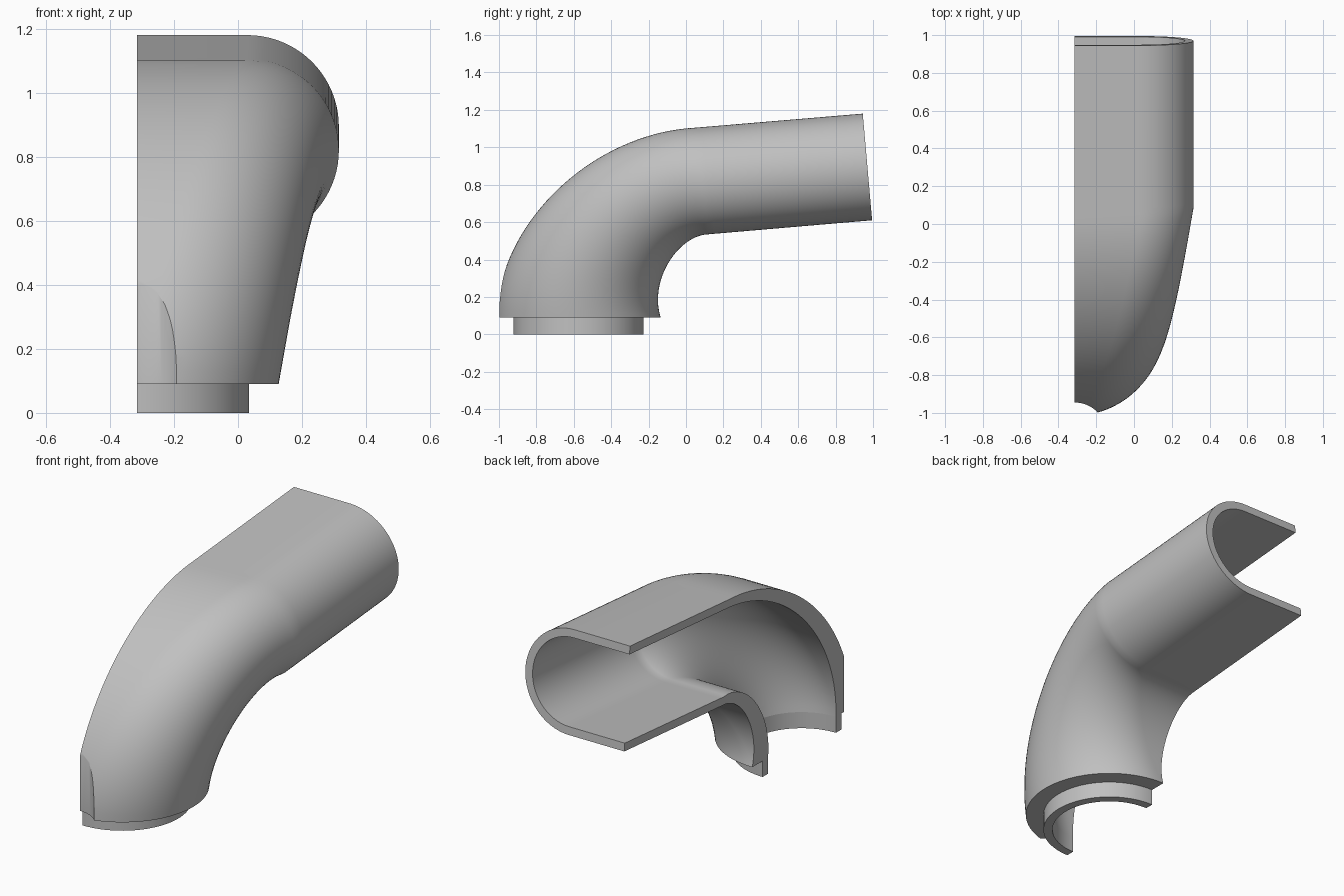
import bpy
import bmesh
from math import pi, cos, sin
from mathutils import Vector

if "Cube" in bpy.data.objects:
    bpy.data.objects.remove(bpy.data.objects["Cube"], do_unlink=True)

CUT_X = -0.315      # plane on which the elbow is halved
ARC = 40            # steps round the side of a section

grey = bpy.data.materials.new("plain_grey")
grey.use_nodes = True
COLOUR = (0.53, 0.53, 0.53, 1)
grey.diffuse_color = COLOUR
grey.node_tree.nodes["Principled BSDF"].inputs["Base Color"].default_value = COLOUR


def half_outline(top, bottom, width, inset):
    """Half stadium between two (y, z) points, shrunk by the wall inset."""
    mid, axis = (top + bottom) / 2, (top - bottom).normalized()
    full = (top - bottom).length / 2
    flat = max(width - full, 0)
    rise, round_x = full - inset, width - flat - inset
    points = [(0, rise)]
    for i in range(ARC + 1):
        a = pi / 2 - pi * i / ARC
        points.append((flat + 0.002 + round_x * cos(a), rise * sin(a)))
    points.append((0, -rise))
    return [Vector((CUT_X + x, *(mid + axis * r))) for x, r in points]


def wall_section(top, bottom, width, wall):
    return (half_outline(top, bottom, width, 0)
            + half_outline(top, bottom, width, wall)[::-1])


def loft(name, sections):
    """Closed half shell through equal wall sections."""
    bm = bmesh.new()
    rings = [[bm.verts.new(p) for p in s] for s in sections]
    n = len(rings[0])
    for a, b in zip(rings, rings[1:]):
        for i in range(n):
            j = (i + 1) % n
            bm.faces.new((a[i], a[j], b[j], b[i]))
    for ring in (rings[0], rings[-1]):
        for i in range(n // 2 - 1):
            bm.faces.new((ring[i], ring[i + 1], ring[n - 2 - i], ring[n - 1 - i]))
    bmesh.ops.recalc_face_normals(bm, faces=bm.faces)
    mesh = bpy.data.meshes.new(name)
    bm.to_mesh(mesh)
    bm.free()
    mesh.materials.append(grey)
    obj = bpy.data.objects.new(name, mesh)
    bpy.context.collection.objects.link(obj)
    return obj


def bezier(points, t):
    a, b, c, d = (Vector(p) for p in points)
    s = 1 - t
    return a * s**3 + b * 3 * s * s * t + c * 3 * s * t * t + d * t**3


def activate(obj):
    bpy.ops.object.select_all(action='DESELECT')
    obj.select_set(True)
    bpy.context.view_layer.objects.active = obj


# Elbow: round at the base, widening to a flat-sided outlet
outer_rail = [(-1.015, 0.09), (-1.0, 0.6), (-0.5, 1.075), (0.05, 1.105)]
inner_rail = [(-0.135, 0.09), (-0.2, 0.29), (-0.04, 0.53), (0.12, 0.535)]
sections = []
STEPS = 36
for k in range(STEPS + 1):
    t = k / STEPS
    sections.append(wall_section(bezier(outer_rail, t), bezier(inner_rail, t),
                                 0.44 + 0.188 * t, 0.14 - 0.095 * t))

# Straight outlet
start = Vector(outer_rail[-1]), Vector(inner_rail[-1])
end = Vector((0.945, 1.18)), Vector((0.995, 0.61))
for t in (0.04, 0.5, 1):
    sections.append(wall_section(start[0].lerp(end[0], t),
                                 start[1].lerp(end[1], t), 0.628, 0.045))
elbow = loft("elbow_pipe", sections)

# Upright rounded clearance groove at the front of the base
bpy.ops.mesh.primitive_cylinder_add(vertices=96, radius=0.17, depth=1.0,
                                    location=(CUT_X, -1.115, 0.5))
cutter = bpy.context.object
cutter.name = "groove_cutter"
cutter.hide_render = True
activate(elbow)
groove = elbow.modifiers.new("groove", 'BOOLEAN')
groove.operation = 'DIFFERENCE'
groove.solver = 'EXACT'
groove.object = cutter
bpy.ops.object.modifier_apply(modifier=groove.name)
bpy.data.objects.remove(cutter, do_unlink=True)

# Spigot collar under the base
collar = loft("base_collar", [
    wall_section(Vector((-0.9225, z)), Vector((-0.2275, z)), 0.3475, 0.0475)
    for z in (0, 0.09)])

for obj in (elbow, collar):
    activate(obj)
    bpy.ops.object.shade_smooth_by_angle(angle=pi / 6)
